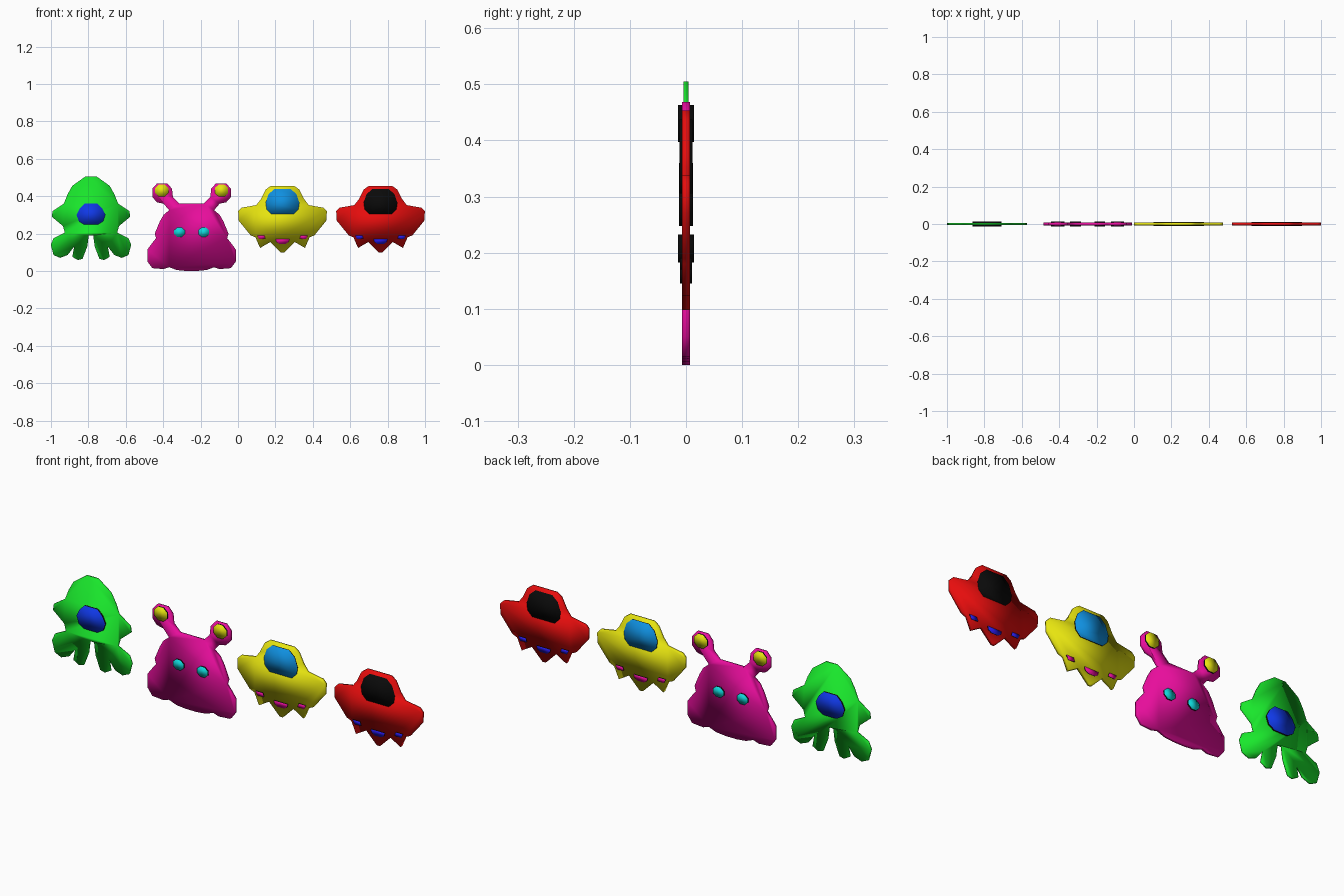
import bpy, bmesh, math

cube = bpy.data.objects.get("Cube")
if cube:
    bpy.data.objects.remove(cube, do_unlink=True)


def material(name, r, g, b):
    m = bpy.data.materials.new(name)
    m.use_nodes = True
    m.diffuse_color = (r, g, b, 1)
    m.node_tree.nodes["Principled BSDF"].inputs["Base Color"].default_value = (r, g, b, 1)
    return m


GREEN = material("green", 0.01, 0.8, 0.025)
BLUE = material("eye blue", 0.005, 0.04, 0.8)
PINK = material("magenta", 0.8, 0.004, 0.33)
YELLOW = material("yellow", 0.8, 0.78, 0.005)
CYAN = material("cyan", 0.005, 0.7, 0.72)
GLASS = material("window blue", 0.005, 0.28, 0.75)
RED = material("red", 0.8, 0.004, 0.004)
BLACK = material("black", 0.003, 0.003, 0.003)
DEEP = material("thruster blue", 0.02, 0.01, 0.8)


def mirrored(half):
    """Full outline from a right half listed top to bottom."""
    return half + [(-x, z) for x, z in reversed(half) if x > 0]


def ring(rx, rz, sides=8):
    turn = math.pi / sides
    return [(rx * math.cos(2 * turn * (i + 0.5)), rz * math.sin(2 * turn * (i + 0.5)))
            for i in range(sides)]


def plate(name, outline, depth, face_mat, rim_mat, cx, cz=0):
    """Flat cut-out standing in the XZ plane, depth measured each side of it."""
    bm = bmesh.new()
    face = bm.faces.new([bm.verts.new((x, -depth, z)) for x, z in outline])
    out = bmesh.ops.extrude_face_region(bm, geom=[face], use_keep_orig=True)
    moved = [v for v in out["geom"] if isinstance(v, bmesh.types.BMVert)]
    bmesh.ops.translate(bm, verts=moved, vec=(0, 2 * depth, 0))
    bmesh.ops.recalc_face_normals(bm, faces=bm.faces)
    for f in bm.faces:
        f.smooth = True
        f.material_index = 0 if abs(f.normal.y) > 0.5 else 1
    mesh = bpy.data.meshes.new(name)
    bm.to_mesh(mesh)
    bm.free()
    mesh.materials.append(face_mat)
    mesh.materials.append(rim_mat)
    ob = bpy.data.objects.new(name, mesh)
    ob.location = (cx, 0, cz)
    bpy.context.collection.objects.link(ob)
    return ob


# Tentacled green creature with a single eye
squid = [(0.03, 0.505), (0.1, 0.455), (0.125, 0.41), (0.145, 0.36), (0.205, 0.32),
         (0.21, 0.29), (0.15, 0.24), (0.14, 0.205), (0.2, 0.175), (0.215, 0.14),
         (0.2, 0.085), (0.165, 0.07), (0.125, 0.085), (0.09, 0.13), (0.1, 0.075),
         (0.07, 0.058), (0.045, 0.065), (0.02, 0.13), (0.012, 0.19)]
squid_eye = [(0.035, 0.36), (0.06, 0.335), (0.077, 0.3), (0.065, 0.265), (0.035, 0.247)]
plate("squid_body", mirrored(squid), 0.0045, GREEN, GREEN, -0.786)
plate("squid_eye", mirrored(squid_eye), 0.0125, BLUE, BLACK, -0.786)

# Pink blob creature with eye stalks
blob = [(0.065, 0.36), (0.1, 0.395), (0.105, 0.44), (0.13, 0.468), (0.185, 0.468),
        (0.21, 0.44), (0.21, 0.395), (0.185, 0.367), (0.15, 0.36), (0.12, 0.325),
        (0.15, 0.3), (0.17, 0.265), (0.197, 0.2), (0.19, 0.175), (0.21, 0.15),
        (0.236, 0.115), (0.236, 0.05), (0.21, 0.015), (0.15, 0.01), (0.12, 0.02),
        (0.08, 0.005), (0.03, 0)]
plate("blob_body", mirrored(blob), 0.007, PINK, PINK, -0.248)
for side, label in ((1, "left"), (-1, "right")):
    plate(label + "_stalk_eye", ring(0.038, 0.036), 0.014, YELLOW, BLACK,
          -0.248 + side * 0.16, 0.43)
    plate(label + "_small_eye", ring(0.031, 0.027), 0.014, CYAN, BLACK,
          -0.248 + side * 0.065, 0.207)

# Two matching saucers
hull = [(0.065, 0.453), (0.09, 0.435), (0.115, 0.385), (0.14, 0.352), (0.22, 0.338),
        (0.237, 0.32), (0.235, 0.27), (0.17, 0.19), (0.145, 0.18), (0.12, 0.123),
        (0.065, 0.155), (0.008, 0.098)]
window = [(0.045, 0.437), (0.075, 0.41), (0.09, 0.365), (0.085, 0.33), (0.06, 0.305)]
main_thruster = [(0.037, 0.17), (0.033, 0.155), (0.018, 0.145)]
side_thruster = [(-0.022, 0.01), (0.016, 0.01), (0.022, -0.007), (-0.012, -0.01)]
for name, cx, paint, glass, glow in (("yellow_saucer", 0.238, YELLOW, GLASS, PINK),
                                     ("red_saucer", 0.762, RED, BLACK, DEEP)):
    plate(name + "_hull", mirrored(hull), 0.007, paint, paint, cx)
    plate(name + "_window", mirrored(window), 0.0115, glass, BLACK, cx)
    plate(name + "_main_thruster", mirrored(main_thruster), 0.011, glow, BLACK, cx)
    for side, label in ((1, "left"), (-1, "right")):
        outline = [(-side * x, z) for x, z in side_thruster]
        plate(name + "_" + label + "_thruster", outline, 0.011, glow, BLACK,
              cx + side * 0.113, 0.18)
